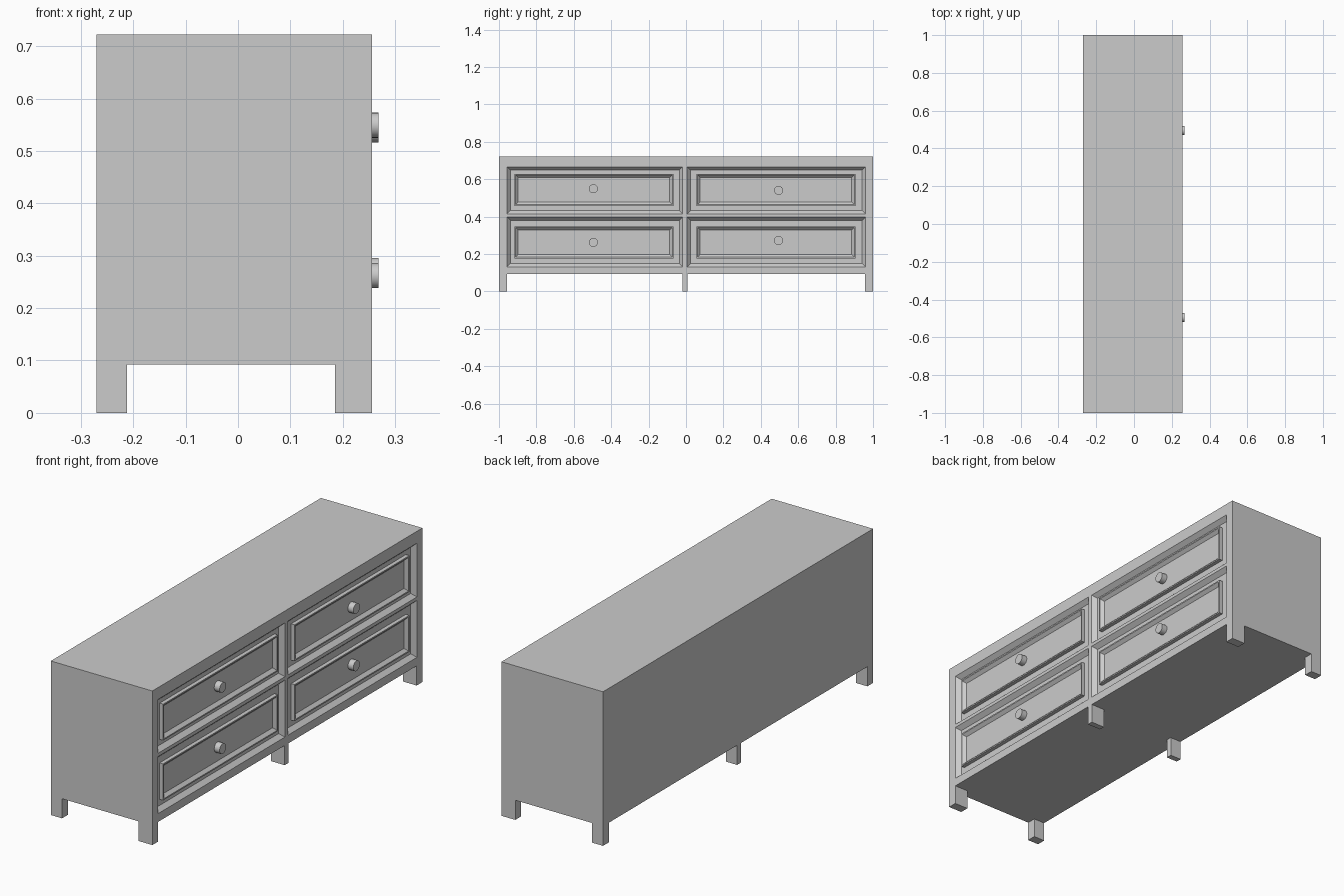
import bpy, bmesh
from mathutils import Matrix, Vector

if "Cube" in bpy.data.objects:
    bpy.data.objects.remove(bpy.data.objects["Cube"])

BACK, FRONT, BOTTOM, TOP = -0.27, 0.256, 0.092, 0.722


def finish(bm, name):
    bmesh.ops.recalc_face_normals(bm, faces=bm.faces)
    me = bpy.data.meshes.new(name)
    bm.to_mesh(me)
    bm.free()
    ob = bpy.data.objects.new(name, me)
    bpy.context.collection.objects.link(ob)
    return ob


def add_box(bm, x0, x1, y0, y1, z0, z1):
    m = Matrix.Translation(((x0 + x1) / 2, (y0 + y1) / 2, (z0 + z1) / 2)) \
        @ Matrix.Diagonal((x1 - x0, y1 - y0, z1 - z0, 1))
    bmesh.ops.create_cube(bm, size=1, matrix=m)


def box(name, *dims):
    bm = bmesh.new()
    add_box(bm, *dims)
    return finish(bm, name)


def step(bm, face, rect, x):
    """Inset a face and place its new outline on a given rectangle and depth."""
    y0, y1, z0, z1 = rect
    bmesh.ops.inset_individual(bm, faces=[face], thickness=0.001)
    c = face.calc_center_median()
    for v in face.verts:
        v.co = (x, y0 if v.co.y < c.y else y1, z0 if v.co.z < c.z else z1)


def shrink(r, d):
    return (r[0] + d, r[1] - d, r[2] + d, r[3] - d)


# Carcass block, with the front divided into stiles, rails and drawer openings
columns = [(-0.957, -0.018), (0.006, 0.96)]
rows = [(0.131, 0.398), (0.414, 0.666)]
bm = bmesh.new()
add_box(bm, BACK, FRONT, -1, 1, BOTTOM, TOP)
cuts = [(Vector((0, y, 0)), Vector((0, 1, 0))) for c in columns for y in c]
cuts += [(Vector((0, 0, z)), Vector((0, 0, 1))) for r in rows for z in r]
for co, no in cuts:
    bmesh.ops.bisect_plane(bm, geom=bm.verts[:] + bm.edges[:] + bm.faces[:],
                           plane_co=co, plane_no=no)

# Recessed drawer fronts, each with a raised moulding around a sunken panel
mould_y = [(-0.917, -0.067), (0.056, 0.906)]
mould_z = [(0.177, 0.348), (0.458, 0.628)]
for (y0, y1), my in zip(columns, mould_y):
    for (z0, z1), mz in zip(rows, mould_z):
        face = next(f for f in bm.faces if f.normal.x > 0.9
                    and y0 < f.calc_center_median().y < y1
                    and z0 < f.calc_center_median().z < z1)
        mould = my + mz
        step(bm, face, shrink((y0, y1, z0, z1), 0.018), 0.236)
        step(bm, face, mould, 0.236)
        step(bm, face, mould, 0.254)
        step(bm, face, shrink(mould, 0.006), 0.254)
        step(bm, face, shrink(mould, 0.020), 0.240)
finish(bm, "carcass_with_drawer_fronts")

# Six feet: both ends and the middle, front and back
for side, x0, x1 in (("front", 0.185, FRONT), ("back", BACK, -0.212)):
    for place, y0, y1 in (("left", -1, -0.957), ("middle", -0.02, 0.007),
                          ("right", 0.957, 1)):
        box(f"{side}_{place}_foot", x0, x1, y0, y1, 0, BOTTOM)

# Round drawer knobs
for i, (y, z) in enumerate([(-0.495, 0.549), (0.495, 0.540),
                            (-0.495, 0.262), (0.495, 0.272)]):
    bm = bmesh.new()
    m = Matrix.Translation((0.253, y, z)) @ Matrix.Rotation(1.5707963, 4, 'Y')
    bmesh.ops.create_cone(bm, cap_ends=True, segments=24, radius1=0.024,
                          radius2=0.024, depth=0.03, matrix=m)
    knob = finish(bm, f"drawer_knob_{i + 1}")
    bpy.context.view_layer.objects.active = knob
    knob.select_set(True)
    bpy.ops.object.shade_smooth_by_angle()
    knob.select_set(False)
